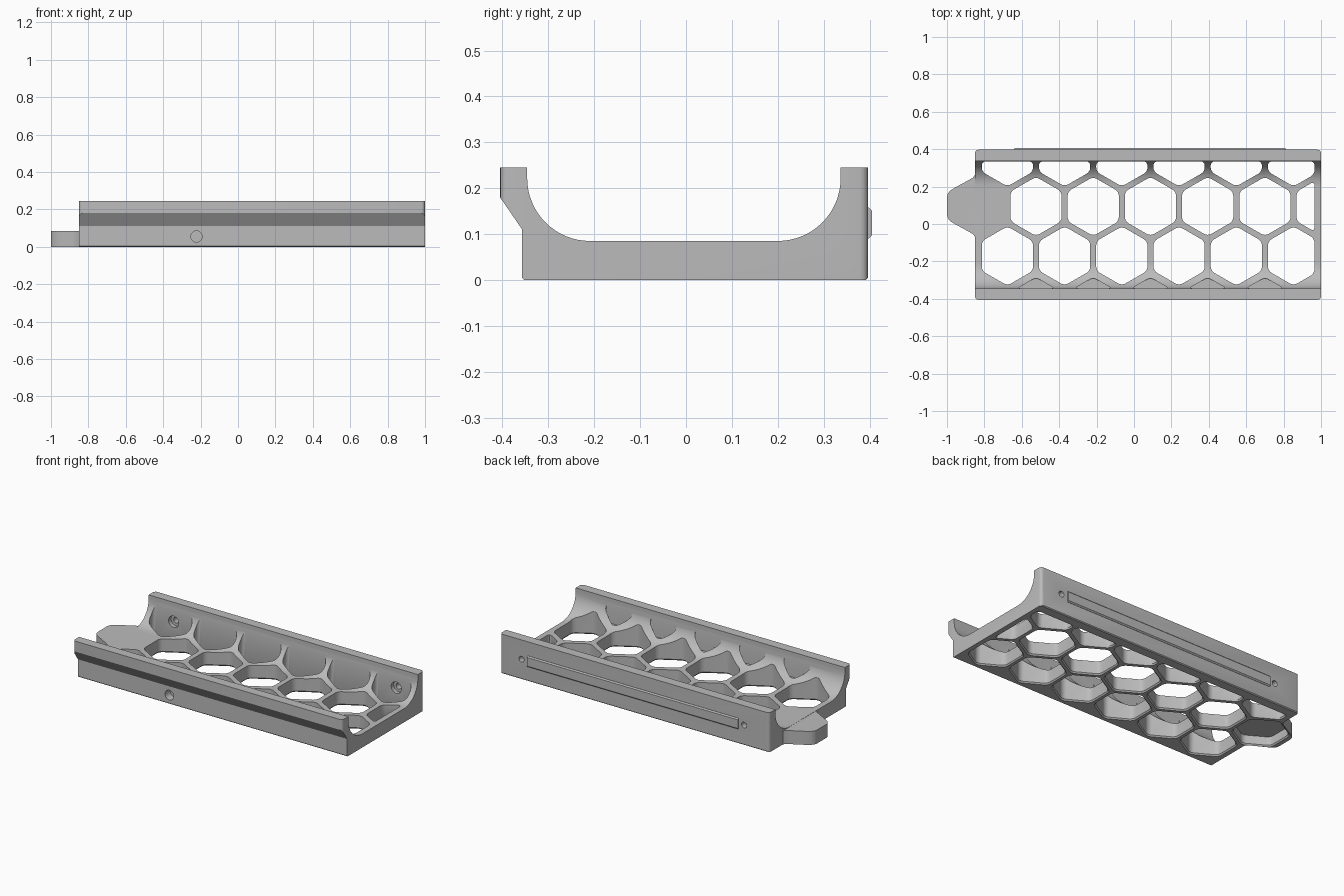
import bpy, bmesh, math
from mathutils import Vector, Matrix

old = bpy.data.objects.get("Cube")
if old:
    bpy.data.objects.remove(old)

GREY = bpy.data.materials.new("plain_grey")
GREY.use_nodes = True
colour = (0.5, 0.5, 0.5, 1)
GREY.diffuse_color = colour
GREY.node_tree.nodes["Principled BSDF"].inputs["Base Color"].default_value = colour

PITCH, APOTHEM = 0.306, 0.137
ROW_STEP = PITCH * math.sqrt(3) / 2
X0, Y0 = -0.83, 0.094          # centre of the first cell, under the tab
RIGHT, BACK, FRONT = 0.965, 0.335, -0.344


def add_prism(bm, points, low, high, along="z", corner=0.0, flare=0.0):
    """Extrude an outline; optionally round its corners and flare its base."""
    def place(p, h):
        return (p[0], p[1], h) if along == "z" else (h, p[0], p[1])
    part = bmesh.new()
    base = part.faces.new([part.verts.new(place(p, low)) for p in points])
    top = bmesh.ops.extrude_face_region(part, geom=[base], use_keep_orig=True)
    verts = [v for v in top["geom"] if isinstance(v, bmesh.types.BMVert)]
    shift = Vector(place((0, 0), high - low))
    bmesh.ops.translate(part, verts=verts, vec=shift)
    bmesh.ops.recalc_face_normals(part, faces=part.faces[:])
    if corner:
        edges = [e for e in part.edges
                 if abs(e.verts[0].co.z - e.verts[1].co.z) > 0.01]
        bmesh.ops.bevel(part, geom=edges, offset=corner, segments=4,
                        profile=0.5, affect="EDGES", clamp_overlap=True)
    if flare:
        part.normal_update()
        bottom = min(part.faces, key=lambda f: f.calc_center_median().z)
        middle = bottom.calc_center_median()
        out = bmesh.ops.extrude_face_region(part, geom=[bottom])
        verts = [v for v in out["geom"] if isinstance(v, bmesh.types.BMVert)]
        for v in verts:
            v.co = middle + (v.co - middle) * flare - Vector((0, 0, 0.02))
        if bottom.is_valid:
            bmesh.ops.delete(part, geom=[bottom], context="FACES_ONLY")
        bmesh.ops.recalc_face_normals(part, faces=part.faces[:])
    mesh = bpy.data.meshes.new("part")
    part.to_mesh(mesh)
    part.free()
    bm.from_mesh(mesh)
    bpy.data.meshes.remove(mesh)


def make(name, bm):
    mesh = bpy.data.meshes.new(name)
    bm.to_mesh(mesh)
    bm.free()
    mesh.materials.append(GREY)
    obj = bpy.data.objects.new(name, mesh)
    bpy.context.collection.objects.link(obj)
    return obj


def combine(obj, other, operation):
    mod = obj.modifiers.new("combine", "BOOLEAN")
    mod.object, mod.operation, mod.solver = other, operation, "EXACT"
    bpy.context.view_layer.objects.active = obj
    bpy.ops.object.modifier_apply(modifier=mod.name)
    bpy.data.objects.remove(other)


def clip(points, axis, limit, sign):
    """Keep the side of an outline where sign * coordinate < sign * limit."""
    kept = []
    for a, b in zip(points, points[1:] + points[:1]):
        da, db = sign * (limit - a[axis]), sign * (limit - b[axis])
        if da >= 0:
            kept.append(a)
        if da * db < 0:
            kept.append(a.lerp(b, da / (da - db)))
    return kept


def hexagon(x, y, apothem=APOTHEM):
    r = apothem * 2 / math.sqrt(3)
    pts = [Vector((x + r * math.sin(i * math.pi / 3),
                   y + r * math.cos(i * math.pi / 3))) for i in range(6)]
    for axis, limit, sign in ((0, RIGHT, 1), (1, BACK, 1), (1, FRONT, -1)):
        pts = clip(pts, axis, limit, sign)
    return pts


def add_bore(bm, x, y, z, radius, depth):
    turn = Matrix.Translation((x, y, z)) @ Matrix.Rotation(math.pi / 2, 4, "X")
    bmesh.ops.create_cone(bm, cap_ends=True, segments=32, radius1=radius,
                          radius2=radius, depth=depth, matrix=turn)


def arc(cy, start, end, cz=0.222, r=0.137, steps=16):
    angles = [math.radians(start + (end - start) * i / steps) for i in range(steps + 1)]
    return [(cy + r * math.cos(a), cz + r * math.sin(a)) for a in angles]


# Tray body: a channel with an overhanging front lip
profile = [(-0.352, 0), (0.392, 0), (0.397, 0.005), (0.397, 0.245), (0.337, 0.245)]
profile += arc(0.2, 0, -90) + arc(-0.209, -90, -180)
profile += [(-0.346, 0.245), (-0.405, 0.245), (-0.405, 0.18), (-0.357, 0.11), (-0.357, 0.005)]
bm = bmesh.new()
add_prism(bm, profile, -0.85, 1.0, along="x")
tray = make("tray", bm)

# Rounded upright corners
bm = bmesh.new()
add_prism(bm, [(-0.85, -0.405), (1, -0.405), (1, 0.397), (-0.85, 0.397)],
          -0.1, 0.4, corner=0.018)
combine(tray, make("corner_limit", bm), "INTERSECT")

# End tab
half = [(-0.8, 0.185), (-0.85, 0.166), (-0.862, 0.15), (-0.885, 0.137),
        (-0.955, 0.099), (-0.982, 0.082), (-0.995, 0.066), (-1.0, 0.048)]
outline = [(x, 0.097 + d) for x, d in half] + [(x, 0.097 - d) for x, d in reversed(half)]
bm = bmesh.new()
add_prism(bm, outline, 0, 0.084)
combine(tray, make("end_tab", bm), "UNION")

# Honeycomb openings, the hollow under the tab, and shallow front pockets
bm = bmesh.new()
for row in (1, 0, -1, -2):
    offset = 0.5 if row % 2 else 0
    for col in range(7):
        x, y = X0 + (col + offset) * PITCH, Y0 + row * ROW_STEP
        if x - APOTHEM > RIGHT:
            continue
        if row == -2:
            if 0 < col < 6:
                add_prism(bm, hexagon(x, y, 0.13), 0.09, 0.3, corner=0.02)
        else:
            under_tab = row == 0 and col == 0
            add_prism(bm, hexagon(x, y), 0.008, 0.06 if under_tab else 0.3,
                      corner=0.022, flare=1.12)
combine(tray, make("cell_cutter", bm), "DIFFERENCE")

# Screw holes in the back wall and one blind hole in the front
bm = bmesh.new()
for x in (-0.677, 0.853):
    add_bore(bm, x, 0.37, 0.125, 0.018, 0.2)
add_bore(bm, -0.222, -0.357, 0.055, 0.03, 0.1)
combine(tray, make("hole_cutter", bm), "DIFFERENCE")
bm = bmesh.new()
for x in (-0.677, 0.853):
    add_bore(bm, x, 0.335, 0.125, 0.035, 0.05)
combine(tray, make("counterbore_cutter", bm), "DIFFERENCE")

# Raised rail on the back wall
bm = bmesh.new()
add_prism(bm, [(0.39, 0.09), (0.398, 0.09), (0.405, 0.097), (0.405, 0.151),
               (0.398, 0.158), (0.39, 0.158)], -0.64, 0.81, along="x")
rail = make("back_rail", bm)

for obj in (tray, rail):
    bpy.ops.object.select_all(action="DESELECT")
    obj.select_set(True)
    bpy.context.view_layer.objects.active = obj
    bpy.ops.object.shade_smooth_by_angle(angle=math.radians(30))
